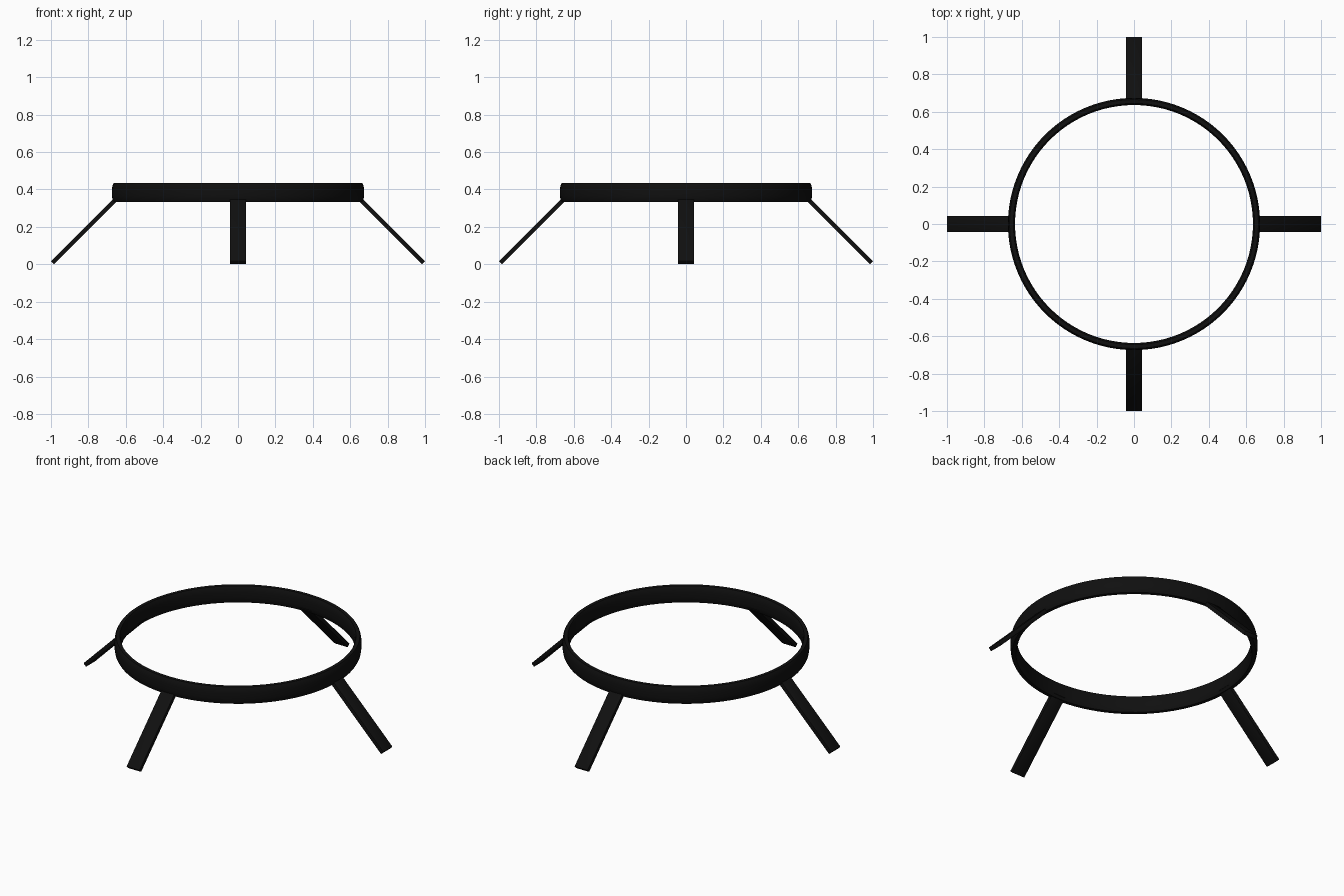
import bpy, bmesh
from math import sin, cos, pi, sqrt
from mathutils import Matrix

if "Cube" in bpy.data.objects:
    bpy.data.objects.remove(bpy.data.objects["Cube"])

black = bpy.data.materials.new("black_iron")
black.diffuse_color = (0.005, 0.005, 0.005, 1)
black.use_nodes = True
black.node_tree.nodes["Principled BSDF"].inputs["Base Color"].default_value = black.diffuse_color


def finish(name, bm):
    bmesh.ops.recalc_face_normals(bm, faces=bm.faces[:])
    mesh = bpy.data.meshes.new(name)
    bm.to_mesh(mesh)
    bm.free()
    obj = bpy.data.objects.new(name, mesh)
    bpy.context.collection.objects.link(obj)
    mesh.materials.append(black)
    bpy.ops.object.select_all(action='DESELECT')
    obj.select_set(True)
    bpy.context.view_layer.objects.active = obj
    bpy.ops.object.shade_smooth_by_angle(angle=0.7)
    return obj


# Ring: flat band with rounded edges, swept around z
half = [(0.010, -0.050), (0.016, -0.038), (0.019, -0.018),
        (0.019, 0.018), (0.016, 0.038), (0.010, 0.050)]
profile = half + [(-x, z) for x, z in reversed(half)]
SEG = 96
bm = bmesh.new()
loops = []
for i in range(SEG):
    a = 2 * pi * i / SEG
    loops.append([bm.verts.new(((0.655 + x) * cos(a), (0.655 + x) * sin(a), 0.384 + z))
                  for x, z in profile])
n = len(profile)
for i in range(SEG):
    p, q = loops[i], loops[(i + 1) % SEG]
    for j in range(n):
        k = (j + 1) % n
        bm.faces.new((p[j], q[j], q[k], p[k]))
finish("ring", bm)

# Legs: four flat bars splayed outward at 45 degrees
foot, top = (0.9915, 0.0085), (0.643, 0.357)
length = sqrt(2) * (top[1] - foot[1])
for i, side in enumerate(("right", "back", "left", "front")):
    bm = bmesh.new()
    bmesh.ops.create_cube(bm, size=1)
    bmesh.ops.scale(bm, vec=(0.024, 0.088, length), verts=bm.verts)
    bmesh.ops.bevel(bm, geom=bm.edges[:], offset=0.003, segments=2,
                    profile=0.5, affect='EDGES')
    place = (Matrix.Rotation(i * pi / 2, 4, 'Z')
             @ Matrix.Translation(((foot[0] + top[0]) / 2, 0, (foot[1] + top[1]) / 2))
             @ Matrix.Rotation(-pi / 4, 4, 'Y'))
    bmesh.ops.transform(bm, matrix=place, verts=bm.verts)
    finish(side + "_leg", bm)
